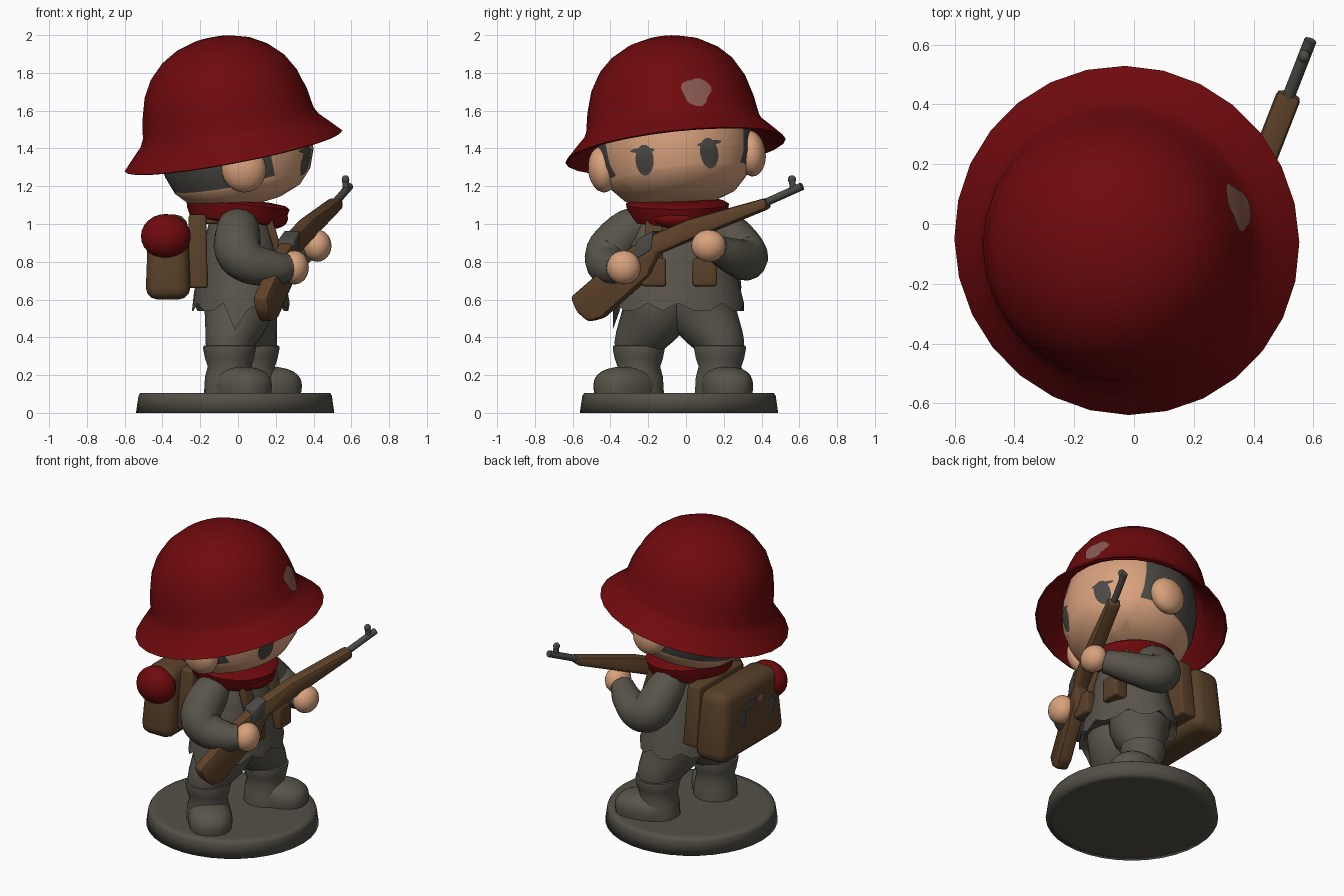
import bpy, bmesh, math
from mathutils import Vector, Matrix
from mathutils.bvhtree import BVHTree

if "Cube" in bpy.data.objects:
    bpy.data.objects.remove(bpy.data.objects["Cube"])


def material(name, r, g, b):
    m = bpy.data.materials.new(name)
    m.use_nodes = True
    m.diffuse_color = (r, g, b, 1)
    m.node_tree.nodes["Principled BSDF"].inputs["Base Color"].default_value = (r, g, b, 1)
    return m


RED = material("dark red", .16, .003, .004)
SKIN = material("skin", .69, .36, .205)
CLOTH = material("grey cloth", .1, .09, .07)
DARK = material("dark grey", .07, .068, .06)
BROWN = material("brown leather", .1, .052, .022)
WOOD = material("wood", .115, .056, .023)
STONE = material("base grey", .09, .081, .064)
PATCH = material("worn patch", .25, .1, .08)


def finish(name, bm, mat, angle=45, matrix=None):
    """Turn a bmesh into a shaded object."""
    bmesh.ops.remove_doubles(bm, verts=bm.verts, dist=.0005)
    bmesh.ops.recalc_face_normals(bm, faces=bm.faces)
    me = bpy.data.meshes.new(name)
    bm.to_mesh(me)
    bm.free()
    me.materials.append(mat)
    ob = bpy.data.objects.new(name, me)
    bpy.context.scene.collection.objects.link(ob)
    if matrix:
        ob.matrix_world = matrix
    bpy.ops.object.select_all(action='DESELECT')
    ob.select_set(True)
    bpy.context.view_layer.objects.active = ob
    bpy.ops.object.shade_smooth_by_angle(angle=math.radians(angle))
    return ob


def loft(name, rings, mat, angle=45, matrix=None):
    """Skin a list of closed rings and cap both ends."""
    bm = bmesh.new()
    loops = [[bm.verts.new(p) for p in ring] for ring in rings]
    n = len(loops[0])
    for a, b in zip(loops, loops[1:]):
        for i in range(n):
            j = (i + 1) % n
            bm.faces.new((a[i], a[j], b[j], b[i]))
    bm.faces.new(loops[0])
    bm.faces.new(loops[-1])
    return finish(name, bm, mat, angle, matrix)


def angles(n):
    return [math.tau * i / n for i in range(n)]


def lathe(name, profile, mat, segs=28, centre=(0, 0), **kw):
    """Spin (radius, height) pairs about z."""
    rings = [[(centre[0] + max(r, .0001) * math.cos(a), centre[1] + max(r, .0001) * math.sin(a), z)
              for a in angles(segs)] for r, z in profile]
    return loft(name, rings, mat, **kw)


def tube(name, path, mat, segs=16):
    """Rounded limb through (x, y, z, radius) points, smoothed between them."""
    pts = [Vector(p) for p in path]
    ext = [pts[0] * 2 - pts[1]] + pts + [pts[-1] * 2 - pts[-2]]
    fine = []
    for a, b, c, d in zip(ext, ext[1:], ext[2:], ext[3:]):
        for t in (0, .25, .5, .75):
            fine.append(.5 * (2 * b + (c - a) * t + (2 * a - 5 * b + 4 * c - d) * t * t
                              + (3 * b - a - 3 * c + d) * t ** 3))
    fine.append(pts[-1])
    rings = []
    for i, p in enumerate(fine):
        along = (fine[min(i + 1, len(fine) - 1)] - fine[max(i - 1, 0)]).to_3d().normalized()
        side = along.cross(Vector((.3, .1, .05)) if abs(along.z) > .6 else Vector((0, 0, 1))).normalized()
        if rings:
            side = (last - along * last.dot(along)).normalized()
        last = side
        up = along.cross(side)
        rings.append([p.to_3d() + p.w * (side * math.cos(t) + up * math.sin(t)) for t in angles(segs)])
    return loft(name, rings, mat, 50)


def ball(name, centre, radii, mat, matrix=None, turn=0, floor=-1, power=1):
    """Ellipsoid; a power under 1 makes it blockier, floor flattens its underside."""
    bm = bmesh.new()
    bmesh.ops.create_uvsphere(bm, u_segments=20, v_segments=12, radius=1)
    for v in bm.verts:
        v.co = [math.copysign(abs(c) ** power, c) for c in v.co]
    bm.transform(Matrix.Translation(centre) @ Matrix.Rotation(turn, 4, 'Z') @ Matrix.Diagonal((*radii, 1)))
    for v in bm.verts:
        v.co.z = max(v.co.z, floor)
    return finish(name, bm, mat, 60, matrix)


def box(name, lo, hi, mat, bevel=.02, taper=1, tilt=0):
    lo, hi = Vector(lo), Vector(hi)
    bm = bmesh.new()
    bmesh.ops.create_cube(bm, size=1)
    for v in bm.verts:
        if v.co.z > 0:
            v.co.x *= taper
            v.co.y *= taper
    bm.transform(Matrix.Translation((lo + hi) / 2) @ Matrix.Rotation(tilt, 4, 'Y')
                 @ Matrix.Diagonal((*(hi - lo), 1)))
    bmesh.ops.bevel(bm, geom=bm.edges[:], offset=bevel, segments=3, affect='EDGES', profile=.5)
    return finish(name, bm, mat, 40)


def decal(name, target, y, z, ry, rz, mat, side=1, turn=0, wobble=0):
    """Thin painted blob dropped along x onto a target's surface."""
    me = target.data
    tree = BVHTree.FromPolygons([v.co for v in me.vertices], [p.vertices[:] for p in me.polygons])
    rings = []
    for k in (.001, .35, .7, 1):
        ring = []
        for a in angles(20):
            w = k * (1 + wobble * (math.sin(3 * a) + .6 * math.sin(5 * a + 1)))
            u, v = ry * w * math.cos(a), rz * w * math.sin(a)
            q = Vector((2 * side, y + u * math.cos(turn) - v * math.sin(turn),
                        z + u * math.sin(turn) + v * math.cos(turn)))
            hit = tree.ray_cast(q, Vector((-side, 0, 0)))[0]
            ring.append((hit or q * .2) + Vector((.007 * side, 0, 0)))
        rings.append(ring)
    return loft(name, rings, mat, 60, target.matrix_basis.copy())


# Round base, softly shaded over its rim
lathe("base", [(.47, 0), (.525, 0), (.512, .09), (.503, .105), (.46, .106)], STONE, 36,
      (-.015, -.037), angle=180)

# Head and helmet share one tilt
lean = Vector((0, 0, 1)).rotation_difference(Vector((-.19, -.11, 1)))
tilt = Matrix.Translation((-.024, -.055, 1.387)) @ lean.to_matrix().to_4x4()
head = lathe("head", [(0, -.29), (.12, -.287), (.2, -.275), (.3, -.235), (.365, -.165), (.4, -.07),
                      (.41, .06), (.39, .2), (.28, .4), (0, .48)], SKIN, 36, (.018, 0),
             angle=60, matrix=tilt)
bm = bmesh.new()
bm.from_mesh(head.data)
for co, no in (((.195, 0, 0), (1, 0, 0)), ((-.02, 0, 0), (1, 0, 0)),
               ((0, 0, -.135), (0, 0, 1)), ((0, 0, -.15), (0, 0, 1))):
    bmesh.ops.bisect_plane(bm, geom=bm.verts[:] + bm.edges[:] + bm.faces[:], plane_co=co, plane_no=no)
head.data.materials.append(DARK)
for f in bm.faces:
    c = f.calc_center_median()
    f.material_index = int(c.x < .195 and c.z > (-.15 if c.x < -.02 else -.135))
bm.to_mesh(head.data)
bm.free()

helmet = lathe("helmet", [(0, .613), (.1, .605), (.2, .575), (.29, .522), (.36, .453), (.41, .365), (.443, .25),
                          (.46, .15), (.48, .11), (.53, .06), (.587, 0), (.577, -.005), (.5, .06),
                          (.44, .12), (.425, .2), (.3, .3), (0, .35)], RED, 28, angle=50, matrix=tilt)
decal("helmet_patch", helmet, .14, .225, .076, .078, PATCH, wobble=.1)
for s, tag in ((1, "left"), (-1, "right")):
    ball(tag + "_ear", (.04, s * .395, -.065), (.118, .078, .122), SKIN, tilt)
    decal(tag + "_eye", head, s * .172, -.1, .048, .078, DARK)
    decal(tag + "_brow", head, s * .178, -.05, .066, .013, DARK, turn=s * .15)

# Jacket with a ragged hem, and scarf
rings = []
for r, z in ((.31, .6), (.35, .54), (.335, .64), (.295, .78), (.27, .9), (.23, 1.0), (.17, 1.07)):
    rings.append([(.015 + r * .74 * math.cos(a), -.04 + r * math.sin(a),
                   z + (.04 * (i % 3 == 0) - .1 * (i == 19) if z == .54 else 0))
                  for i, a in enumerate(angles(26))])
loft("jacket", rings, CLOTH, 50)
drop = Matrix.Translation((-.005, -.045, 1.06)) @ Matrix.Rotation(.1, 4, 'Y')
lathe("scarf", [(.16, .07), (.25, .06), (.275, .045), (.265, 0), (.245, -.045), (.17, -.06)],
      RED, 22, matrix=drop)
ball("scarf_knot", (.19, -.05, 1.03), (.075, .13, .055), RED)

# Legs and boots: side, hip, ankle, foot centre, foot turn
for tag, hip, ankle, foot, turn in (("right", (.0, -.16), (-.045, -.25), (.015, -.315), -.9),
                                    ("left", (.03, .09), (.08, .18), (.155, .215), .2)):
    tube(tag + "_trouser", [(*hip, .66, .185), (hip[0], hip[1], .54, .183),
                            (*ankle, .38, .13), (*ankle, .32, .115)], CLOTH)
    lathe(tag + "_boot_shaft", [(.1, .36), (.138, .355), (.14, .34), (.13, .29), (.115, .245),
                                (.13, .19), (.135, .105)], CLOTH, 18, ankle)
    ball(tag + "_boot", (*foot, .14), (.185, .135, .105), CLOTH, turn=turn, floor=.103, power=.82)

# Arms and hands
tube("right_arm", [(0, -.17, 1.0, .085), (0, -.29, .97, .115), (.0, -.4, .86, .125),
                   (.07, -.42, .79, .11), (.19, -.39, .765, .092), (.26, -.355, .77, .075)], CLOTH)
tube("left_arm", [(0, .08, 1.0, .085), (.01, .19, .97, .115), (.04, .3, .85, .125),
                  (.13, .31, .81, .11), (.27, .235, .835, .092), (.36, .16, .87, .072)], CLOTH)
ball("right_hand", (.3, -.33, .77), (.075, .09, .09), SKIN)
ball("left_hand", (.42, .12, .885), (.075, .092, .085), SKIN)

# Rifle, drawn in its own frame: along, sideways, up
along = Vector((.25, .64, .27)).normalized()
side = along.cross(Vector((0, 0, 1))).normalized()
up = side.cross(along)
aim = Matrix((along, side, up)).transposed().to_4x4()
aim.translation = (.272, -.2, .84)


def slab(name, outline, half, mat, bevel):
    bm = bmesh.new()
    face = bm.faces.new([bm.verts.new((u, -half, v)) for u, v in outline])
    ext = bmesh.ops.extrude_face_region(bm, geom=[face])["geom"]
    bmesh.ops.translate(bm, verts=[e for e in ext if isinstance(e, bmesh.types.BMVert)], vec=(0, 2 * half, 0))
    bmesh.ops.bevel(bm, geom=bm.edges[:], offset=bevel, segments=2, affect='EDGES', profile=.5)
    return finish(name, bm, mat, 40, aim)


slab("rifle_stock", [(-.485, -.055), (-.12, .06), (.05, .085), (.29, .085), (.74, .03), (.73, -.025),
                     (.25, -.02), (.06, -.02), (-.03, -.11), (-.36, -.22), (-.44, -.21), (-.48, -.14)],
     .042, WOOD, .018)
slab("rifle_receiver", [(-.08, -.01), (-.02, .09), (.09, .1), (.04, .01)], .046, DARK, .006)


def rod(name, a, b, r):
    a, b = aim @ Vector(a), aim @ Vector(b)
    tube(name, [(*a, r), (*b, r)], DARK, 10)


rod("rifle_barrel", (.7, 0, .01), (.945, 0, .015), .021)
rod("front_sight", (.89, 0, .01), (.905, 0, .07), .018)
ball("sight_tip", aim @ Vector((.905, 0, .07)), (.02, .022, .022), DARK)

# Backpack, harness and bedroll
pack = box("backpack", (-.49, -.37, .6), (-.25, .3, 1.05), BROWN, .065, .86)
box("harness_back", (-.27, -.28, .66), (-.16, .27, 1.05), BROWN, .015, .85)
ball("bedroll", (-.382, -.32, .935), (.132, .1, .118), RED)
for y, z, ry, rz, mat in ((.1, .86, .04, .055, DARK), (-.21, .84, .04, .055, DARK),
                          (.0, .92, .05, .03, DARK), (-.1, .92, .035, .03, PATCH)):
    decal("pack_stain", pack, y, z, ry, rz, mat, side=-1, wobble=.12)
for y in (-.17, .1):
    box("strap", (.175, y - .045, .78), (.215, y + .045, 1.05), BROWN, .008, tilt=-.3)
    box("pouch", (.19, y - .065, .67), (.285, y + .065, .82), BROWN, .015)
    box("shoulder_strap", (-.18, y - .045, 1.0), (.17, y + .045, 1.06), BROWN, .015)
